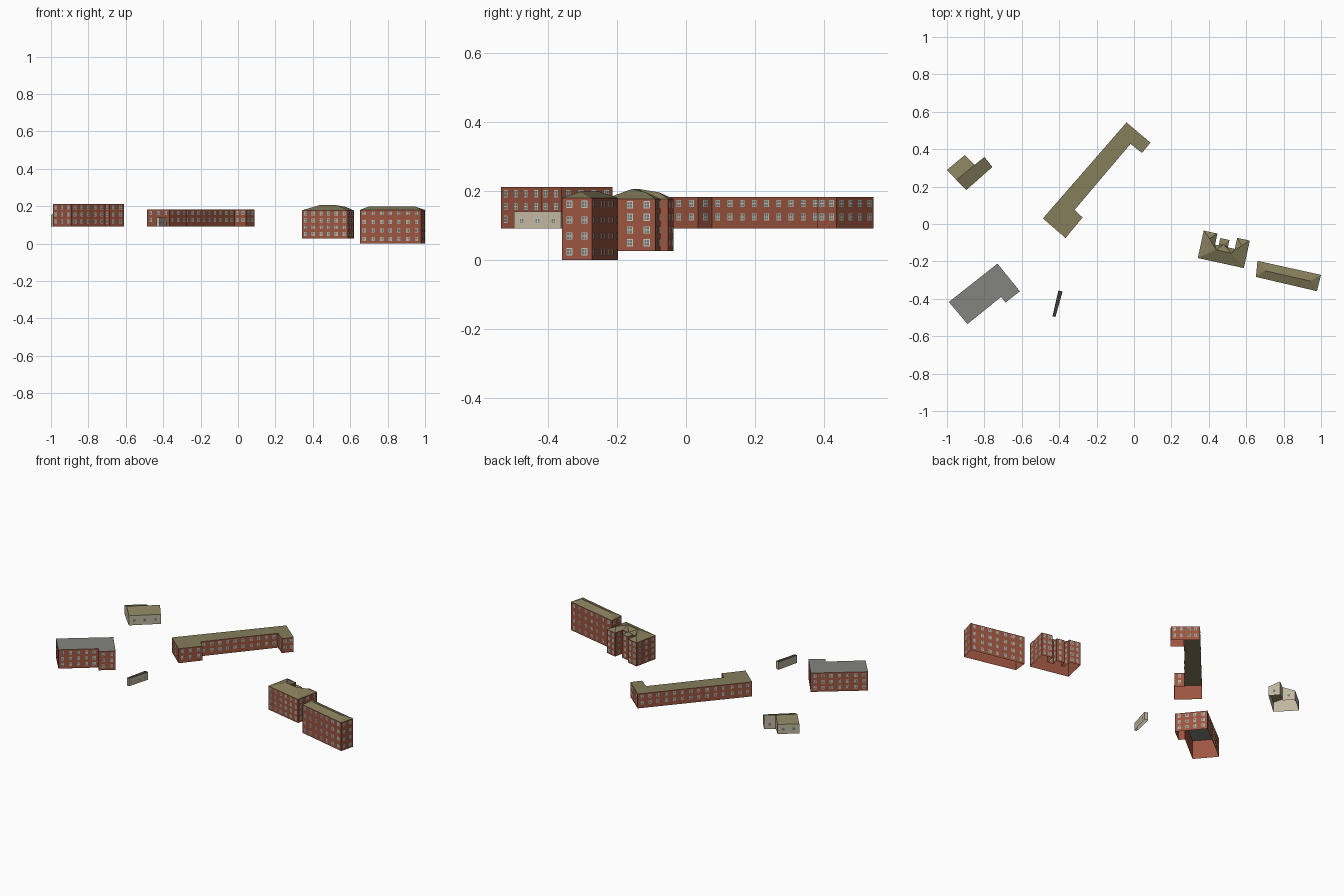
import bpy
from mathutils import Vector

cube = bpy.data.objects.get("Cube")
if cube:
    bpy.data.objects.remove(cube, do_unlink=True)


def material(name, r, g, b):
    m = bpy.data.materials.new(name)
    m.use_nodes = True
    m.diffuse_color = (r, g, b, 1)
    bsdf = next(n for n in m.node_tree.nodes if n.type == "BSDF_PRINCIPLED")
    bsdf.inputs["Base Color"].default_value = (r, g, b, 1)
    bsdf.inputs["Roughness"].default_value = 0.9
    return m


BRICK = material("red brick", 0.33, 0.09, 0.052)
OLIVE = material("olive roof", 0.235, 0.205, 0.105)
GREY = material("grey roof", 0.23, 0.23, 0.21)
CREAM = material("cream render", 0.53, 0.47, 0.35)
DARK = material("dark roof", 0.05, 0.043, 0.035)
FRAME = material("pale window frame", 0.6, 0.58, 0.47)
GLASS = material("blue grey glass", 0.14, 0.19, 0.2)


def make(name, verts, faces, mats, slots):
    mesh = bpy.data.meshes.new(name)
    mesh.from_pydata(verts, [], faces)
    for m in mats:
        mesh.materials.append(m)
    for poly, slot in zip(mesh.polygons, slots):
        poly.material_index = slot
    mesh.update()
    obj = bpy.data.objects.new(name, mesh)
    bpy.context.collection.objects.link(obj)
    return obj


def building(name, outline, base, eave, wall, roof, extra=(), roof_faces=None):
    """Open-bottomed walls around a counter-clockwise outline, plus roof faces."""
    n = len(outline)
    low = [(p[0], p[1], base) for p in outline]
    high = [(p[0], p[1], p[2] if len(p) > 2 else eave) for p in outline]
    walls = [(i, (i + 1) % n, n + (i + 1) % n, n + i) for i in range(n)]
    caps = [tuple(n + i for i in f) for f in (roof_faces or [range(n)])]
    make(name, low + high + list(extra), walls + caps, [wall, roof],
         [0] * n + [1] * len(caps))


def windows(name, outline, rows, spacing, w=0.018, h=0.021, pale=True):
    """Thin window plates in even columns on every wall that is wide enough."""
    verts, faces, slots = [], [], []

    def plate(c, along, out, width, height, lift, slot):
        k = len(verts)
        c = c + out * lift
        for sx, sz in ((-1, -1), (1, -1), (1, 1), (-1, 1)):
            verts.append(c + along * sx * width / 2 + Vector((0, 0, sz * height / 2)))
        faces.append((k, k + 1, k + 2, k + 3))
        slots.append(slot)

    for i, p in enumerate(outline):
        a = Vector((p[0], p[1], 0))
        q = outline[(i + 1) % len(outline)]
        d = Vector((q[0], q[1], 0)) - a
        if d.length < 0.035:
            continue
        along = d.normalized()
        out = Vector((along.y, -along.x, 0))
        count = max(1, round(d.length / spacing))
        for col in range(count):
            for z in rows:
                c = a + d * (col + 0.5) / count + Vector((0, 0, z))
                if not pale:
                    plate(c, along, out, w, h, 0.0012, 1)
                    continue
                plate(c, along, out, w, h, 0.0012, 0)
                # two panes over two
                for sx in (-1, 1):
                    for sz in (-1, 1):
                        pane = c + along * sx * w * 0.22 + Vector((0, 0, sz * h * 0.22))
                        plate(pane, along, out, w * 0.33, h * 0.34, 0.002, 1)
    make(name, verts, faces, [FRAME, GLASS], slots)


# long block with a short return at each end
long_plan = [(-0.487, 0.03), (-0.366, -0.075), (-0.275, 0.035), (-0.318, 0.075),
             (-0.019, 0.428), (0.043, 0.38), (0.088, 0.435), (-0.04, 0.543)]
building("long_block", long_plan, 0.091, 0.183, BRICK, OLIVE)
windows("long_block_windows", long_plan, (0.125, 0.164), 0.047)

# flat grey-roofed block
grey_plan = [(-0.99, -0.417), (-0.89, -0.535), (-0.711, -0.39), (-0.687, -0.42),
             (-0.61, -0.36), (-0.73, -0.212)]
building("grey_roof_block", grey_plan, 0.092, 0.212, BRICK, GREY)
windows("grey_roof_block_windows", grey_plan, (0.118, 0.155, 0.192), 0.046)

# cottage with a gable roof, one half shorter than the other
ridge = 0.18
cottage_plan = [(-0.896, 0.182), (-0.757, 0.305), (-0.8, 0.358, ridge),
                (-0.853, 0.316, ridge), (-0.904, 0.369), (-1.0, 0.289),
                (-0.949, 0.235, ridge)]
building("cottage", cottage_plan, 0.092, 0.153, CREAM, OLIVE,
         roof_faces=[(0, 1, 2, 3, 6), (6, 3, 4, 5)])
windows("cottage_windows", cottage_plan, (0.122,), 0.06, 0.014, 0.016, pale=False)

# narrow shed
shed_plan = [(-0.42, -0.497), (-0.382, -0.361), (-0.404, -0.355), (-0.436, -0.494)]
building("narrow_shed", shed_plan, 0.091, 0.14, CREAM, DARK)
windows("narrow_shed_windows", shed_plan[:2], (0.113,), 0.047, 0.014, 0.015)

# tall hipped block
hip_plan = [(0.652, -0.283), (0.978, -0.359), (1.0, -0.272), (0.66, -0.197)]
building("hipped_block", hip_plan, 0, 0.18, BRICK, OLIVE,
         extra=[(0.7, -0.25, 0.198), (0.945, -0.305, 0.198)],
         roof_faces=[(0, 1, 5, 4), (1, 2, 5), (2, 3, 4, 5), (3, 0, 4)])
windows("hipped_block_windows", hip_plan, (0.024, 0.07, 0.116, 0.162), 0.048)


# winged block, laid out along its own front wall
def local(u, v, *z):
    return (0.341 + 0.977 * u + 0.212 * v, -0.182 - 0.212 * u + 0.977 * v, *z)


wing_plan = [local(u, v) for u, v in (
    (0, 0), (0.252, 0), (0.252, 0.15), (0.183, 0.15), (0.183, 0.09), (0.145, 0.09),
    (0.145, 0.13), (0.095, 0.13), (0.095, 0.09), (0.075, 0.09), (0.075, 0.15), (0, 0.15))]
wing_tops = [local(0.085, 0.064, 0.206), local(0.17, 0.064, 0.206),
             local(0.215, 0.115, 0.196), local(0.04, 0.115, 0.196),
             local(0.12, 0.1, 0.188)]
building("winged_block", wing_plan, 0.027, 0.177, BRICK, OLIVE, extra=wing_tops,
         roof_faces=[(0, 1, 13, 12), (1, 2, 14, 13), (2, 3, 14), (3, 4, 13, 14),
                     (4, 5, 13), (5, 16, 13), (5, 6, 16), (6, 7, 16), (7, 8, 16),
                     (8, 12, 16), (16, 12, 13), (8, 9, 12), (9, 10, 15, 12),
                     (10, 11, 15), (11, 0, 12, 15)])
windows("winged_block_windows", wing_plan, (0.05, 0.087, 0.124, 0.16), 0.045)
